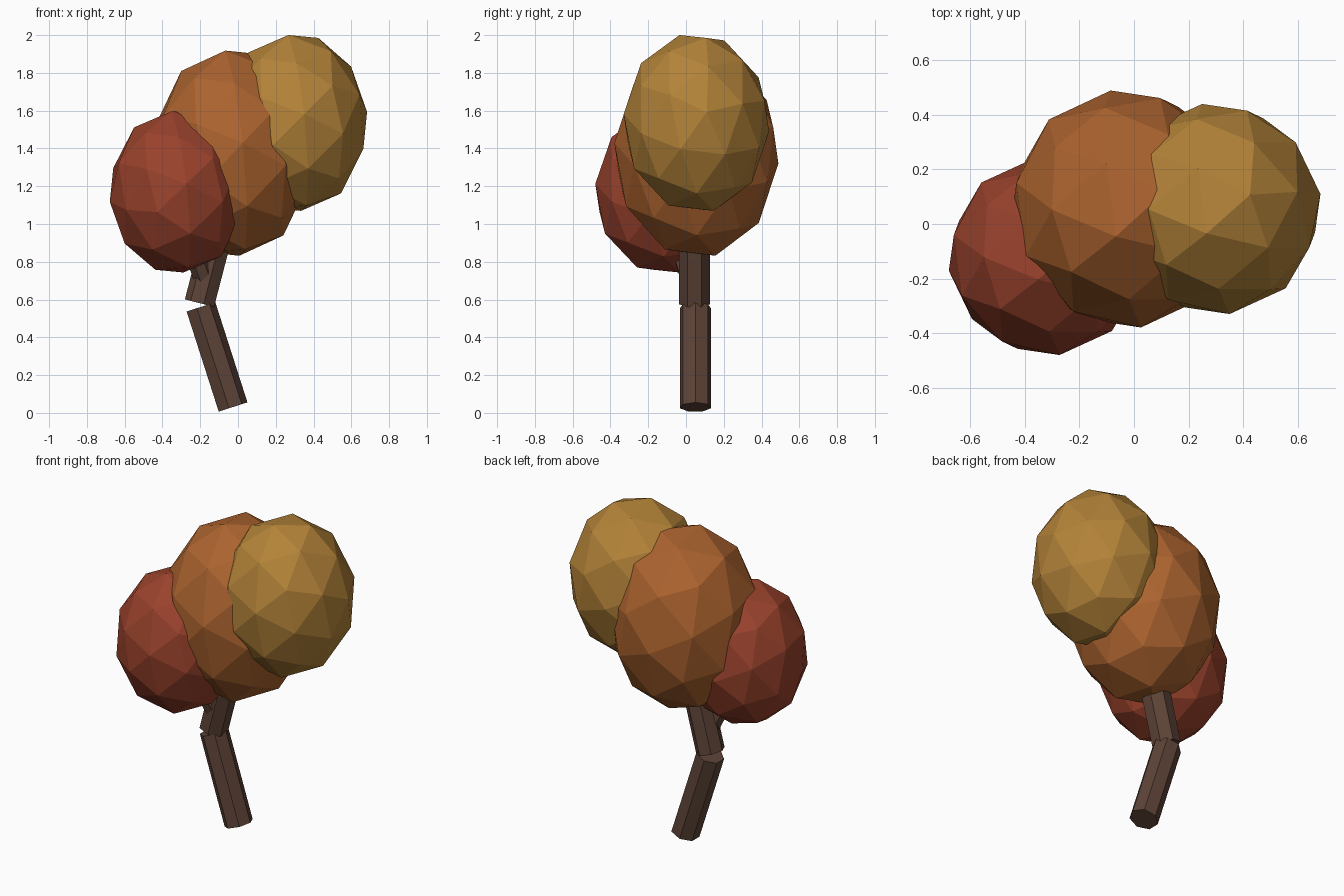
import bpy
from mathutils import Vector, Matrix

if "Cube" in bpy.data.objects:
    bpy.data.objects.remove(bpy.data.objects["Cube"])


def material(name, rgb):
    m = bpy.data.materials.new(name)
    m.diffuse_color = (*rgb, 1)
    m.use_nodes = True
    m.node_tree.nodes["Principled BSDF"].inputs["Base Color"].default_value = m.diffuse_color
    return m


bark = material("bark", (0.11, 0.057, 0.038))
red = material("red_leaves", (0.32, 0.054, 0.025))
orange = material("orange_leaves", (0.41, 0.125, 0.028))
gold = material("gold_leaves", (0.45, 0.225, 0.04))

# Shared tilt of all leaf clumps: local z and x axes of the icosphere
pole = Vector((0.98, 0.14, 0.12)).normalized()
side = Vector((0, -0.659, -0.752))
side = (side - pole * side.dot(pole)).normalized()
tilt = Matrix((side, pole.cross(side), pole)).transposed().to_4x4()


def clump(name, centre, radii, mat):
    bpy.ops.mesh.primitive_ico_sphere_add(subdivisions=2, radius=1)
    ob = bpy.context.object
    ob.name = name
    # turn first, then stretch along the world axes
    ob.data.transform(Matrix.Diagonal((*radii, 1)) @ tilt)
    ob.location = centre
    ob.data.materials.append(mat)


def limb(name, start, end, radius):
    a, b = Vector(start), Vector(end)
    bpy.ops.mesh.primitive_cylinder_add(vertices=7, radius=radius, depth=(b - a).length)
    ob = bpy.context.object
    ob.name = name
    ob.location = (a + b) / 2
    ob.rotation_euler = (b - a).to_track_quat('Z', 'Y').to_euler()
    ob.data.materials.append(bark)


# Leaf clumps
clump("left_leaves", (-0.32, -0.12, 1.17), (0.365, 0.365, 0.44), red)
clump("middle_leaves", (-0.03, 0.055, 1.375), (0.43, 0.44, 0.56), orange)
clump("right_leaves", (0.30, 0.055, 1.535), (0.39, 0.39, 0.48), gold)

# Bent trunk and the branch reaching the left clump
limb("lower_trunk", (-0.03, 0.05, 0.03), (-0.20, 0.05, 0.56), 0.084)
limb("upper_trunk", (-0.20, 0.045, 0.58), (-0.06, 0.045, 1.12), 0.084)
limb("left_branch", (-0.17, 0.03, 0.70), (-0.28, -0.06, 1.0), 0.06)
